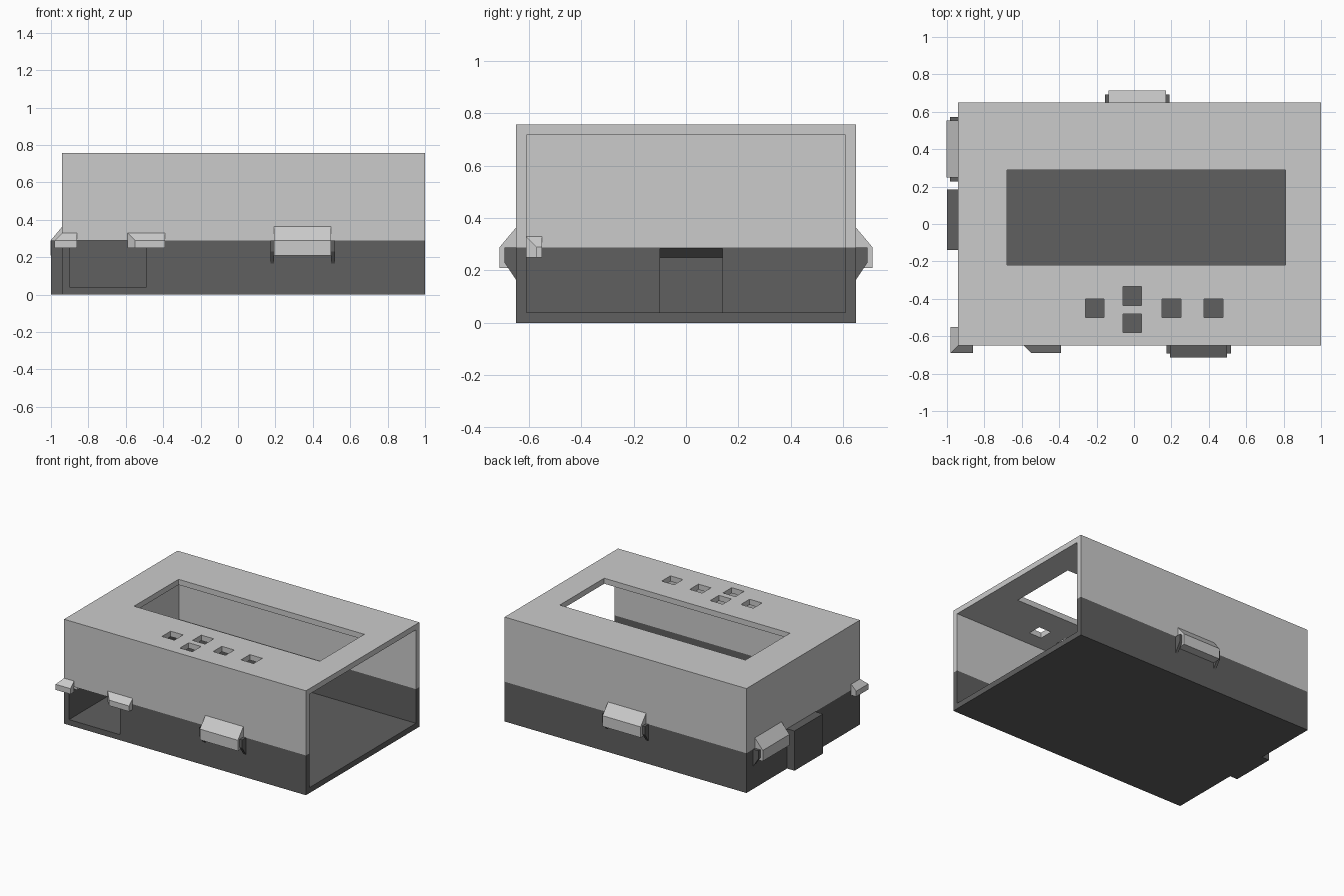
import bpy, bmesh
from mathutils import Vector as V

if "Cube" in bpy.data.objects:
    bpy.data.objects.remove(bpy.data.objects["Cube"])


def material(name, v):
    m = bpy.data.materials.new(name)
    m.diffuse_color = (v, v, v, 1)
    m.use_nodes = True
    m.node_tree.nodes["Principled BSDF"].inputs["Base Color"].default_value = m.diffuse_color
    return m


LIGHT = material("light grey plastic", 0.60)
DARK = material("dark grey plastic", 0.115)
X0, X1, Y, SEAM, TOP, T = -0.94, 1.0, 0.65, 0.288, 0.757, 0.04


def prism(name, mat, origin, along, out, profile, t0, t1, m0=0, m1=0):
    """Extrude an (out, z) profile along a wall; m0/m1 mitre the ends."""
    o, a, n = V((*origin, 0)), V((*along, 0)), V((*out, 0))
    bm = bmesh.new()
    rings = [[bm.verts.new(o + a * (t + m * d) + n * d + V((0, 0, z)))
              for d, z in profile] for t, m in ((t0, m0), (t1, m1))]
    bm.faces.new(rings[0])
    bm.faces.new(rings[1][::-1])
    k = len(profile)
    for i in range(k):
        j = (i + 1) % k
        bm.faces.new((rings[0][i], rings[0][j], rings[1][j], rings[1][i]))
    bmesh.ops.recalc_face_normals(bm, faces=bm.faces)
    me = bpy.data.meshes.new(name)
    bm.to_mesh(me)
    bm.free()
    me.materials.append(mat)
    ob = bpy.data.objects.new(name, me)
    bpy.context.collection.objects.link(ob)
    return ob


def box(name, mat, x0, x1, y0, y1, z0, z1):
    rect = [(x0, z0), (x1, z0), (x1, z1), (x0, z1)]
    return prism(name, mat, (0, 0), (0, 1), (1, 0), rect, y0, y1)


def combine(ob, other, op):
    """Apply a boolean and drop the helper."""
    mod = ob.modifiers.new(op, 'BOOLEAN')
    mod.object, mod.operation, mod.solver = other, op, 'EXACT'
    dg = bpy.context.evaluated_depsgraph_get()
    me = bpy.data.meshes.new_from_object(ob.evaluated_get(dg))
    ob.modifiers.clear()
    ob.data = me
    bpy.data.objects.remove(other)


# Base tray: open right end, front cable notch, socket bump on the left
base = box("base_tray", DARK, X0, X1, -Y, Y, 0, SEAM)
combine(base, box("bump", DARK, -1, -0.92, -0.14, 0.185, 0, SEAM), 'UNION')
combine(base, box("cavity", DARK, X0 + T, 1.1, T - Y, Y - T, T, 0.5), 'DIFFERENCE')
combine(base, box("notch", DARK, X0 + T, -0.49, -0.7, -0.58, T, 0.5), 'DIFFERENCE')
pocket = [(-0.96, T), (-0.88, T), (-0.88, 0.284), (-0.926, 0.284), (-0.96, 0.25)]
combine(base, prism("pocket", DARK, (0, 0), (0, 1), (1, 0), pocket, -0.10, 0.14),
        'DIFFERENCE')

# Lid: open right end, display window and button holes
lid = box("lid", LIGHT, X0, X1, -Y, Y, SEAM, TOP)
combine(lid, box("cavity", LIGHT, X0 + T, 1.1, T - Y, Y - T, 0.1, TOP - T), 'DIFFERENCE')
combine(lid, box("window", LIGHT, -0.68, 0.81, -0.22, 0.29, 0.6, 0.9), 'DIFFERENCE')
for x, y in ((-0.21, -0.45), (-0.01, -0.385), (-0.01, -0.53), (0.20, -0.45), (0.425, -0.45)):
    combine(lid, box("hole", LIGHT, x - .05, x + .05, y - .05, y + .05, 0.6, 0.9), 'DIFFERENCE')

# Snap clips on the lid, held between guide cheeks on the base
CLIP = [(0, 0.21), (0.063, 0.21), (0.063, 0.288), (0, 0.363)]
CHEEK = [(0, 0.165), (0.043, 0.23), (0.043, SEAM), (0, SEAM)]
FRONT = ((0, -Y), (1, 0), (0, -1))
BACK = ((0, Y), (1, 0), (0, 1))
LEFT = ((X0, 0), (0, 1), (-1, 0))
for side, wall, t in (("front", FRONT, 0.193), ("back", BACK, -0.135), ("left", LEFT, 0.248)):
    prism(side + "_clip", LIGHT, *wall, CLIP, t, t + 0.305)
    for i, c in enumerate((t - 0.02, t + 0.305)):
        prism(f"{side}_guide_cheek_{i}", DARK, *wall, CHEEK, c, c + 0.02)

# Small alignment ribs either side of the notch, outside and inside the wall
RIB = [(0, 0.25), (0.04, 0.25), (0.04, 0.29), (0, 0.33)]
INNER = ((0, T - Y), (1, 0), (0, 1))
INNER_LEFT = ((X0 + T, 0), (0, 1), (1, 0))
prism("notch_rib_outer", LIGHT, *FRONT, RIB, -0.59, -0.39, m0=1)
prism("notch_rib_inner", LIGHT, *INNER, RIB, -0.59, -0.39, m0=1)
prism("corner_rib_front", LIGHT, *FRONT, RIB, X0, -0.86, m0=-1)
prism("corner_rib_left", LIGHT, *LEFT, RIB, -Y, -0.55, m0=-1)
prism("corner_rib_inner_front", LIGHT, *INNER, RIB, X0 + T, -0.86, m0=1)
prism("corner_rib_inner_left", LIGHT, *INNER_LEFT, RIB, T - Y, -0.55, m0=1)
